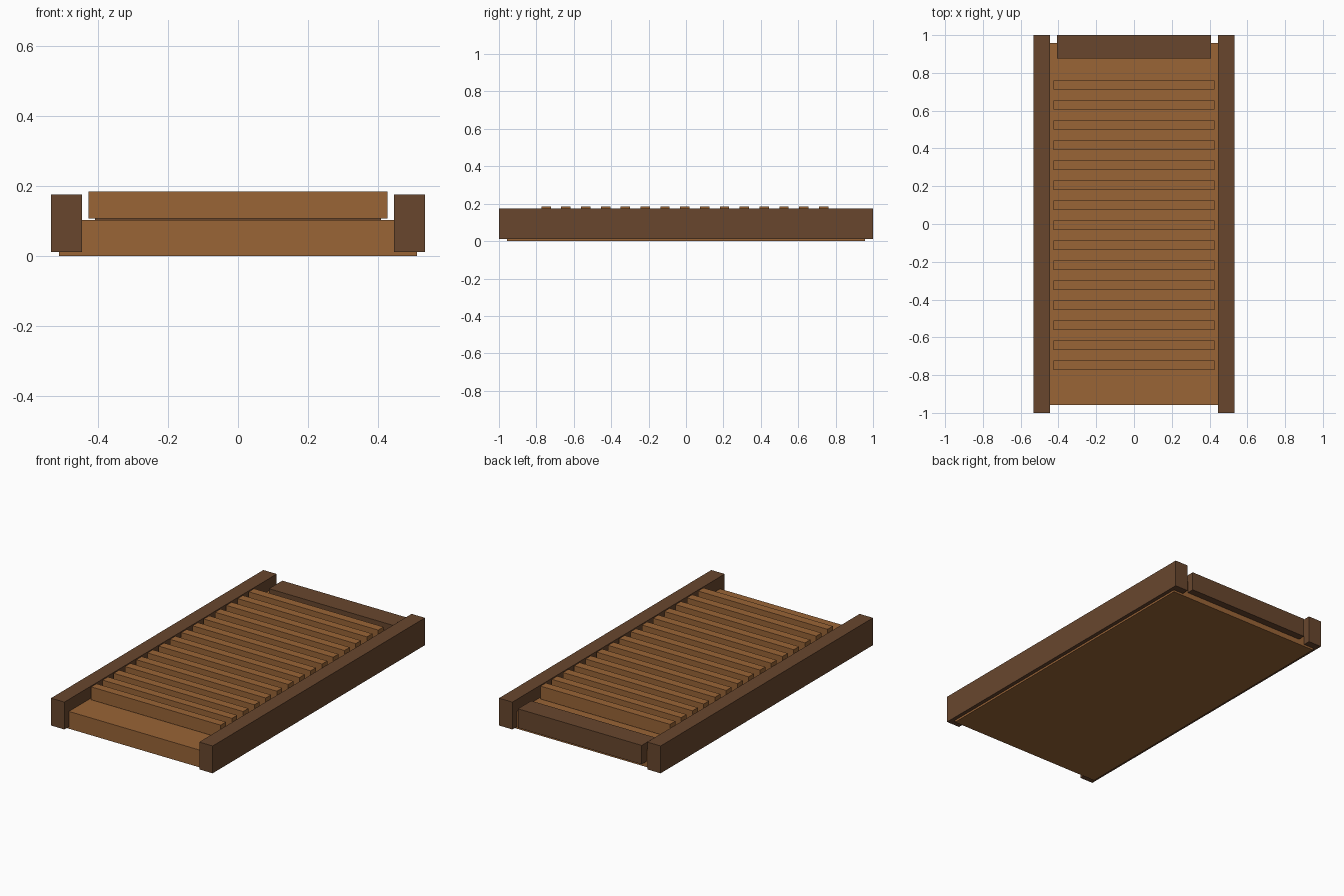
import bpy

if "Cube" in bpy.data.objects:
    bpy.data.objects.remove(bpy.data.objects["Cube"])


def material(name, rgb):
    m = bpy.data.materials.new(name)
    m.diffuse_color = (*rgb, 1.0)
    m.use_nodes = True
    m.node_tree.nodes["Principled BSDF"].inputs["Base Color"].default_value = m.diffuse_color
    return m


light_wood = material("light wood", (0.32, 0.128, 0.037))
dark_wood = material("dark wood", (0.14, 0.062, 0.027))


def box(name, x, y, z, mat):
    """Box from (min, max) ranges on each axis."""
    ranges = (x, y, z)
    bpy.ops.mesh.primitive_cube_add(size=1, location=[(a + b) / 2 for a, b in ranges])
    ob = bpy.context.object
    ob.name = name
    ob.scale = [b - a for a, b in ranges]
    bpy.ops.object.transform_apply(location=False, rotation=False, scale=True)
    ob.data.materials.append(mat)
    return ob


# Base panel
box("base_panel", (-0.51, 0.51), (-0.957, 0.957), (0.0, 0.103), light_wood)

# Side rails
box("left_rail", (-0.533, -0.445), (-1.0, 1.0), (0.012, 0.175), dark_wood)
box("right_rail", (0.445, 0.533), (-1.0, 1.0), (0.012, 0.175), dark_wood)

# Board across the back end
box("back_board", (-0.408, 0.408), (0.875, 1.0), (0.032, 0.145), dark_wood)

# Row of cross slats
for i in range(15):
    y = -0.748 + i * 0.106
    box(f"slat_{i + 1}", (-0.427, 0.427), (y - 0.025, y + 0.025), (0.107, 0.184), light_wood)
